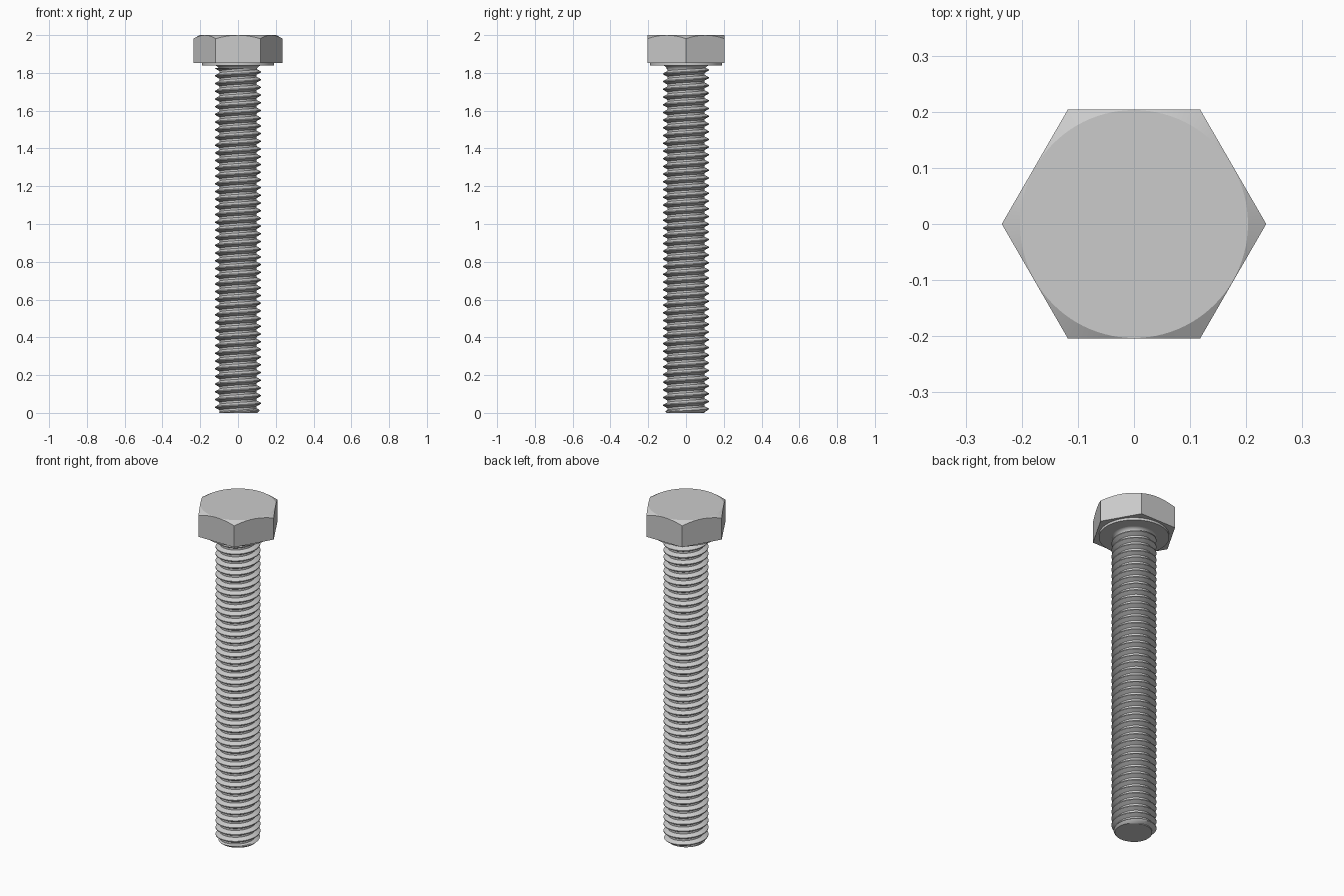
import bpy, bmesh
from math import cos, sin, pi, tan, radians

if "Cube" in bpy.data.objects:
    bpy.data.objects.remove(bpy.data.objects["Cube"])

SEG = 72          # steps around the bolt
HEAD_Z = 1.853    # underside of hex
SEAT_Z = 1.839    # underside of washer face
FLAT = 0.2041     # half of the across-flats width


def finish(name, bm, angle=30):
    bmesh.ops.recalc_face_normals(bm, faces=bm.faces)
    me = bpy.data.meshes.new(name)
    bm.to_mesh(me)
    bm.free()
    ob = bpy.data.objects.new(name, me)
    bpy.context.collection.objects.link(ob)
    bpy.ops.object.select_all(action='DESELECT')
    ob.select_set(True)
    bpy.context.view_layer.objects.active = ob
    bpy.ops.object.shade_smooth_by_angle(angle=radians(angle))
    return ob


def bridge(bm, a, b):
    n = len(a)
    for i in range(n):
        bm.faces.new((a[i], a[(i + 1) % n], b[(i + 1) % n], b[i]))


def lathe(name, profile):
    # capped solid of revolution from (radius, z) points
    bm = bmesh.new()
    rings = [[bm.verts.new((r * cos(2 * pi * i / SEG), r * sin(2 * pi * i / SEG), z))
              for i in range(SEG)] for r, z in profile]
    for a, b in zip(rings, rings[1:]):
        bridge(bm, a, b)
    bm.faces.new(rings[0])
    bm.faces.new(rings[-1])
    return finish(name, bm)


# Hex head: prism whose top corners are cut by a 30 degree cone
bm = bmesh.new()
top, edge, low = [], [], []
n = 96
for i in range(n):
    a = 2 * pi * i / n
    r = FLAT / cos(a % (pi / 3) - pi / 6)
    rt = FLAT - 0.001
    top.append(bm.verts.new((rt * cos(a), rt * sin(a), 2)))
    edge.append(bm.verts.new((r * cos(a), r * sin(a), 2 - (r - rt) * tan(pi / 6))))
    low.append(bm.verts.new((r * cos(a), r * sin(a), HEAD_Z)))
bridge(bm, top, edge)
bridge(bm, edge, low)
bm.faces.new(top)
bm.faces.new(low)
finish("hex_head", bm, 20)

# Washer face under the head, and the fillet into the shank
lathe("washer_face", [(0.19, SEAT_Z), (0.19, HEAD_Z + 0.002)])
neck = [(0.098 + 0.03 * (1 - sin(t * pi / 12)), SEAT_Z + 0.001 - 0.03 * (1 - cos(t * pi / 12)))
        for t in range(7)]
lathe("neck_fillet", neck)

# Threaded shank: tooth profile swept along a right-hand helix
PITCH, MAJOR, MINOR = 0.0408, 0.121, 0.0975
TOOTH = [(-0.0625, MAJOR), (0.0625, MAJOR), (0.22, (MAJOR + MINOR) / 2),
         (0.375, MINOR), (0.625, MINOR), (0.78, (MAJOR + MINOR) / 2)]
TURNS, PHASE = 49, 0.24
bm = bmesh.new()
grid = []
for k in range(-2, TURNS - 2):
    for f, r in TOOTH:
        row = []
        for i in range(SEG + 1):
            a = 2 * pi * i / SEG
            z = PITCH * (k + f + PHASE + i / SEG)
            rr = min(r, 0.102 + max(z, 0))        # chamfered tip
            row.append(bm.verts.new((rr * cos(a), rr * sin(a), z)))
        grid.append(row)
for a, b in zip(grid, grid[1:]):
    for i in range(SEG):
        bm.faces.new((a[i], a[i + 1], b[i + 1], b[i]))
bmesh.ops.remove_doubles(bm, verts=bm.verts, dist=1e-5)

# Trim both ends flat and cap them
for z, s in ((0, -1), (1.825, 1)):
    bmesh.ops.bisect_plane(bm, geom=bm.verts[:] + bm.edges[:] + bm.faces[:],
                           plane_co=(0, 0, z), plane_no=(0, 0, s), clear_outer=True)
    rim = [e for e in bm.edges if e.is_boundary
           and all(abs(v.co.z - z) < 1e-4 for v in e.verts)]
    bmesh.ops.holes_fill(bm, edges=rim, sides=0)
finish("threaded_shank", bm)
